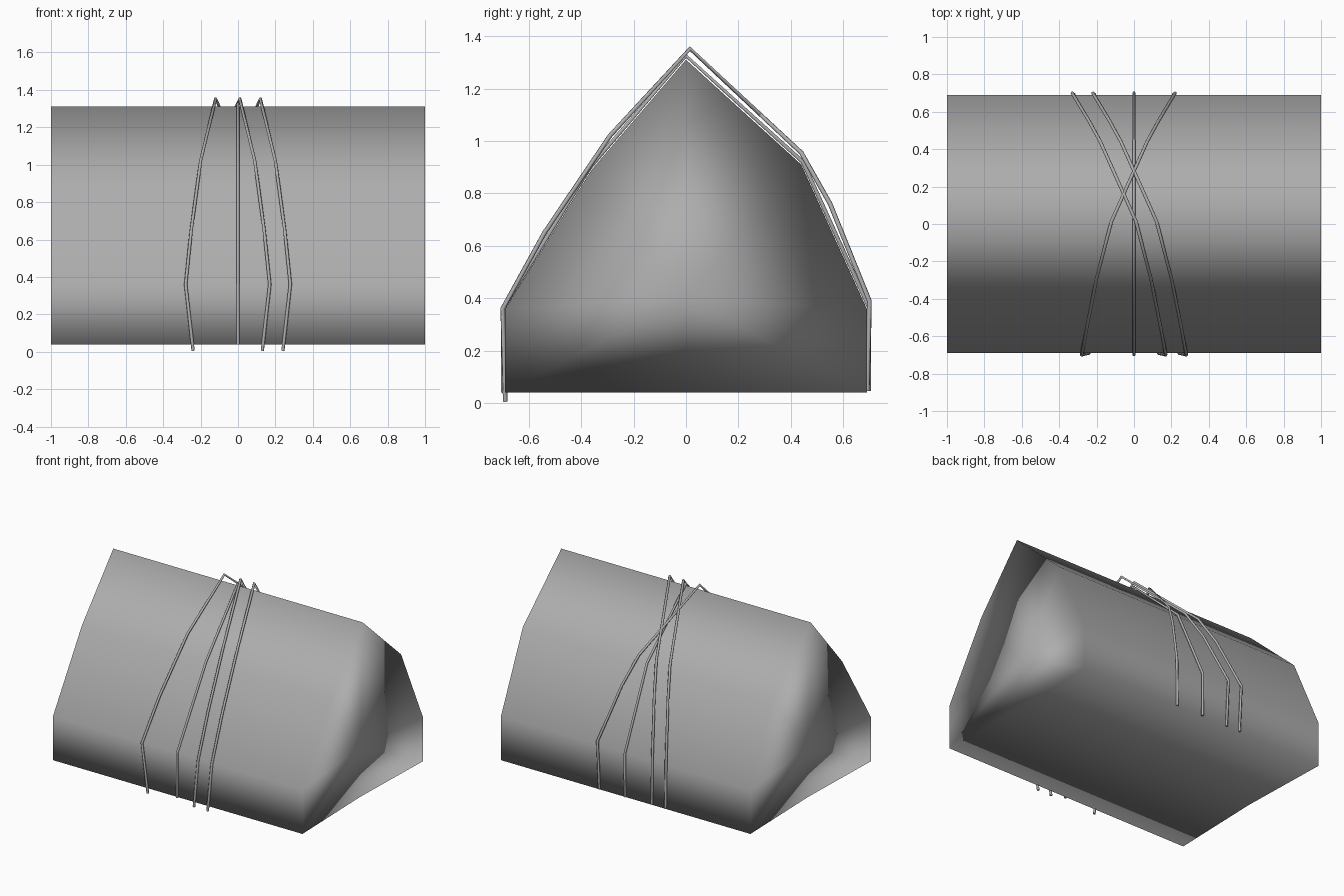
import bpy, bmesh

cube = bpy.data.objects.get("Cube")
if cube:
    bpy.data.objects.remove(cube, do_unlink=True)


def make_material(name, grey):
    mat = bpy.data.materials.new(name)
    mat.use_nodes = True
    colour = (grey, grey, grey, 1)
    mat.diffuse_color = colour
    bsdf = next(n for n in mat.node_tree.nodes if n.type == "BSDF_PRINCIPLED")
    bsdf.inputs["Base Color"].default_value = colour
    bsdf.inputs["Roughness"].default_value = 0.8
    return mat


grey_cloth = make_material("plain grey", 0.42)

# Bundle: gabled cross-section (y, z, inset from the end), extruded along x
profile = [(-0.69, 0.04, 0), (-0.69, 0.36, 0), (-0.36, 0.89, 0), (0, 1.31, 0),
           (0.44, 0.91, 0), (0.69, 0.36, 0), (0.69, 0.04, 0), (0, 0.04, 0.02)]
count = len(profile)
bm = bmesh.new()
rims = [[bm.verts.new((side * (1 - inset), y, z)) for y, z, inset in profile]
        for side in (-1, 1)]
for i in range(count):
    j = (i + 1) % count
    bm.faces.new((rims[0][i], rims[0][j], rims[1][j], rims[1][i]))
bmesh.ops.recalc_face_normals(bm, faces=bm.faces)
bm.normal_update()
if rims[0][3].normal.z < 0:
    bmesh.ops.reverse_faces(bm, faces=bm.faces)
    bm.normal_update()

# Rounded shading runs along the sides and rolls over onto the ends
normals = [v.normal.copy() for v in bm.verts]

# Nearly flat ends, fanned from a middle point
for side, rim in zip((-1, 1), rims):
    middle = bm.verts.new((side * 0.98, 0, 0.4))
    normals.append((side, 0, 0))
    for i in range(count):
        bm.faces.new((rim[i], rim[(i + 1) % count], middle))
bmesh.ops.recalc_face_normals(bm, faces=bm.faces)

mesh = bpy.data.meshes.new("bundle")
bm.to_mesh(mesh)
bm.free()
mesh.shade_smooth()
mesh.normals_split_custom_set_from_vertices(normals)
mesh.materials.append(grey_cloth)
bundle = bpy.data.objects.new("bundle", mesh)
bpy.context.collection.objects.link(bundle)


# Cords draped over the bundle
def make_cord(name, offsets, path):
    curve = bpy.data.curves.new(name, "CURVE")
    curve.dimensions = "3D"
    curve.bevel_depth = 0.009
    curve.bevel_resolution = 1
    curve.use_fill_caps = True
    spline = curve.splines.new("POLY")
    spline.points.add(len(path) - 1)
    for point, x, (y, z) in zip(spline.points, offsets, path):
        point.co = (x, y, z, 1)
    curve.materials.append(grey_cloth)
    cord = bpy.data.objects.new(name, curve)
    bpy.context.collection.objects.link(cord)


loose = [(-0.69, 0.005), (-0.7, 0.36), (-0.54, 0.65), (-0.29, 1.02), (0.015, 1.352),
         (0.44, 0.955), (0.55, 0.76), (0.7, 0.39), (0.692, 0.045)]
snug = [(-0.698, 0.04), (-0.698, 0.362), (-0.366, 0.9), (0, 1.325),
        (0.446, 0.92), (0.7, 0.362), (0.698, 0.045)]

crossing = [0.24, 0.28, 0.25, 0.2, 0.12, -0.07, -0.13, -0.22, -0.21]
slanted = [0.13, 0.17, 0.14, 0.09, 0.01, -0.18, -0.24, -0.33, -0.32]
make_cord("left_cord", crossing, loose)
make_cord("right_cord", [-x for x in crossing], loose)
make_cord("slanted_cord", slanted, loose)
make_cord("straight_cord", [0] * len(snug), snug)
